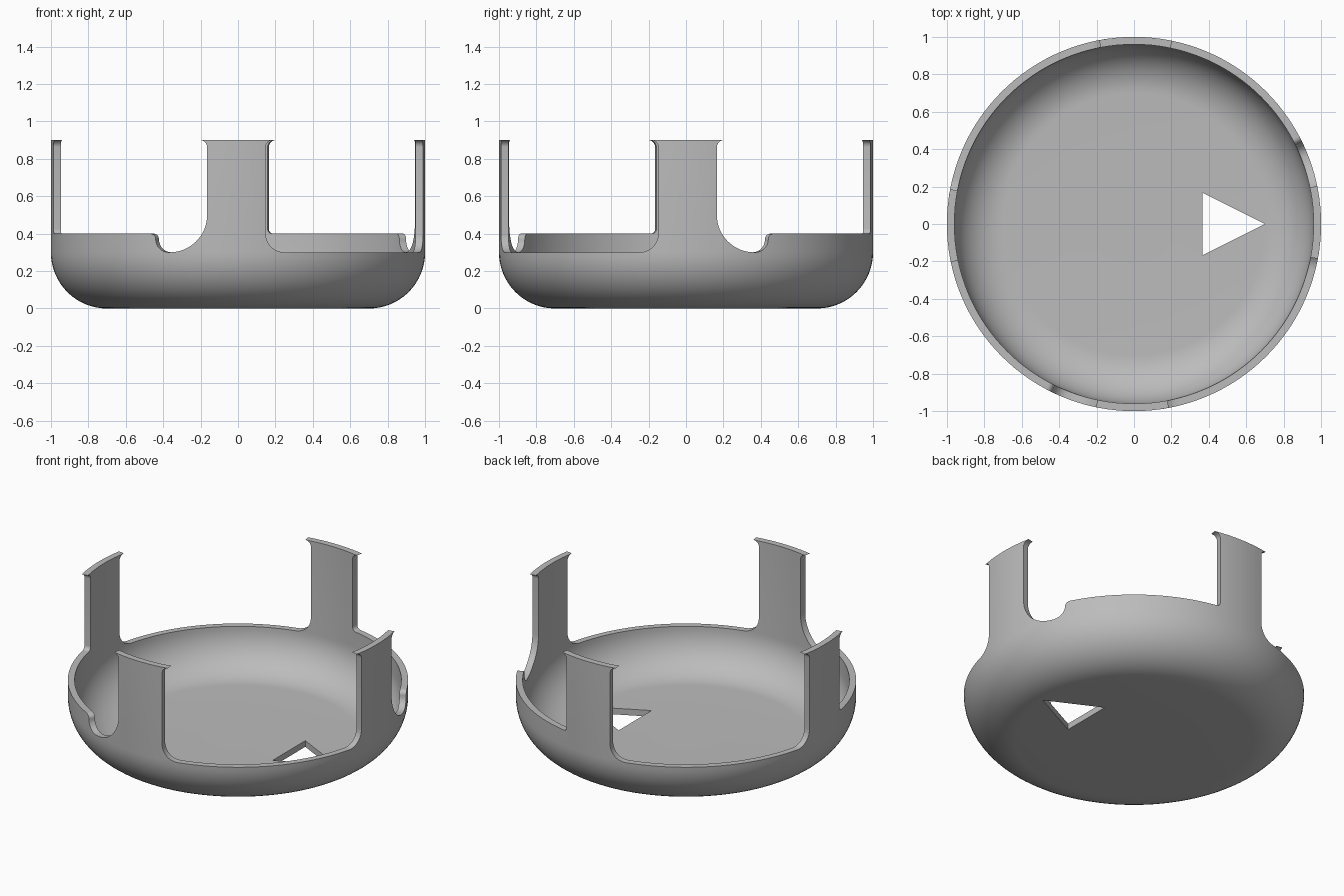
import bpy, bmesh
from math import sin, cos, asin, pi, radians

cube = bpy.data.objects.get("Cube")
if cube:
    bpy.data.objects.remove(cube)

SEGMENTS = 128
RADIUS, WALL, HEIGHT, BEND = 1.0, 0.04, 0.9, 0.3
FLARE = 0.038
LOW_RIM, HIGH_RIM = 0.3, 0.4


def arc(cx, cz, r, start, end, steps=10):
    """Points on a circle arc, angles in degrees."""
    angles = [radians(start + (end - start) * i / steps) for i in range(steps + 1)]
    return [(cx + r * cos(a), cz + r * sin(a)) for a in angles]


def prism(name, rings):
    """Closed solid through a list of rings with equal point counts."""
    bm = bmesh.new()
    loops = [[bm.verts.new(p) for p in ring] for ring in rings]
    count = len(loops[0])
    for a, b in zip(loops, loops[1:]):
        for i in range(count):
            j = (i + 1) % count
            bm.faces.new((a[i], a[j], b[j], b[i]))
    bm.faces.new(loops[0])
    bm.faces.new(loops[-1])
    bmesh.ops.recalc_face_normals(bm, faces=bm.faces[:])
    mesh = bpy.data.meshes.new(name)
    bm.to_mesh(mesh)
    bm.free()
    obj = bpy.data.objects.new(name, mesh)
    bpy.context.collection.objects.link(obj)
    return obj


def cut(target, cutters):
    """Subtract the cutters, bake the result and remove them."""
    for cutter in cutters:
        cutter.hide_render = True
        mod = target.modifiers.new("cut", 'BOOLEAN')
        mod.operation, mod.solver, mod.object = 'DIFFERENCE', 'EXACT', cutter
    graph = bpy.context.evaluated_depsgraph_get()
    mesh = bpy.data.meshes.new_from_object(target.evaluated_get(graph))
    target.modifiers.clear()
    target.data = mesh
    for cutter in cutters:
        bpy.data.objects.remove(cutter)


# Edges of the openings beside a post, from the top down, as (offset, height)
def post_edge(w):
    return [(w + FLARE, HEIGHT + 0.1)] + arc(w + FLARE, HEIGHT - FLARE, FLARE, 90, 180)


def plain_side(w, rim, fillet):
    return post_edge(w) + arc(w + fillet, rim + fillet, fillet, 180, 270)


def notched_side(w):
    side = post_edge(w) + arc(w + 0.2, LOW_RIM + 0.2, 0.2, 180, 270, 16)
    side += arc(w + 0.205, LOW_RIM + 0.07, 0.07, 270, 360)
    return side + arc(w + 0.305, HIGH_RIM - 0.03, 0.03, 180, 90)


def opening(quarter, first, second):
    """Cutter for the opening between two neighbouring posts, unrolled."""
    base = quarter * pi / 2
    outline = [(base + asin(x), z) for x, z in first]
    outline += [(base + pi / 2 - asin(x), z) for x, z in reversed(second)]
    return prism("opening_cutter", [[(t, y, z) for t, z in outline] for y in (0.8, 1.2)])


# Shell: wall section swept along a straight strip, one unit per radian
section = [(0.2, 0)] + arc(RADIUS - BEND, BEND, BEND, -90, 0, 16)
section += [(RADIUS, HEIGHT), (RADIUS - WALL, HEIGHT)]
section += arc(RADIUS - BEND, BEND, BEND - WALL, 0, -90, 16) + [(0.2, WALL)]
shell = prism("bowl_with_posts", [[(2 * pi * i / SEGMENTS, r, z) for r, z in section]
                                  for i in range(SEGMENTS + 1)])

# Two low openings, and two higher ones with a notch beside one post
low = plain_side(0.148, LOW_RIM, 0.1)
high = plain_side(0.165, HIGH_RIM, 0.025)
notched = notched_side(0.165)
cut(shell, [opening(0, notched, high), opening(1, low, low),
            opening(2, high, notched), opening(3, low, low)])

# Roll the strip into a ring, join the seam and close the floor
bm = bmesh.new()
bm.from_mesh(shell.data)
caps = [f for f in bm.faces if all(v.co.x < 1e-4 for v in f.verts)
        or all(v.co.x > 2 * pi - 1e-4 for v in f.verts)]
hub = [f for f in bm.faces if all(v.co.y < 0.201 for v in f.verts)]
bmesh.ops.delete(bm, geom=caps + hub, context='FACES')
for v in bm.verts:
    t, r = v.co.x, v.co.y
    v.co.x, v.co.y = r * cos(t), r * sin(t)
bmesh.ops.remove_doubles(bm, verts=bm.verts[:], dist=1e-4)
bmesh.ops.holes_fill(bm, edges=[e for e in bm.edges if e.is_boundary], sides=0)
bmesh.ops.recalc_face_normals(bm, faces=bm.faces[:])
bm.to_mesh(shell.data)
bm.free()

# Triangular hole through the floor
triangle = [(0.365, 0.168), (0.365, -0.168), (0.7, 0)]
cut(shell, [prism("hole_cutter", [[(x, y, z) for x, y in triangle] for z in (-0.1, 0.15)])])

# Plain grey colour
grey = bpy.data.materials.new("grey")
grey.use_nodes = True
color = (0.5, 0.5, 0.5, 1)
grey.diffuse_color = color
grey.node_tree.nodes["Principled BSDF"].inputs["Base Color"].default_value = color
shell.data.materials.clear()
shell.data.materials.append(grey)

bpy.ops.object.select_all(action='DESELECT')
shell.select_set(True)
bpy.context.view_layer.objects.active = shell
bpy.ops.object.shade_smooth_by_angle(angle=radians(30))
